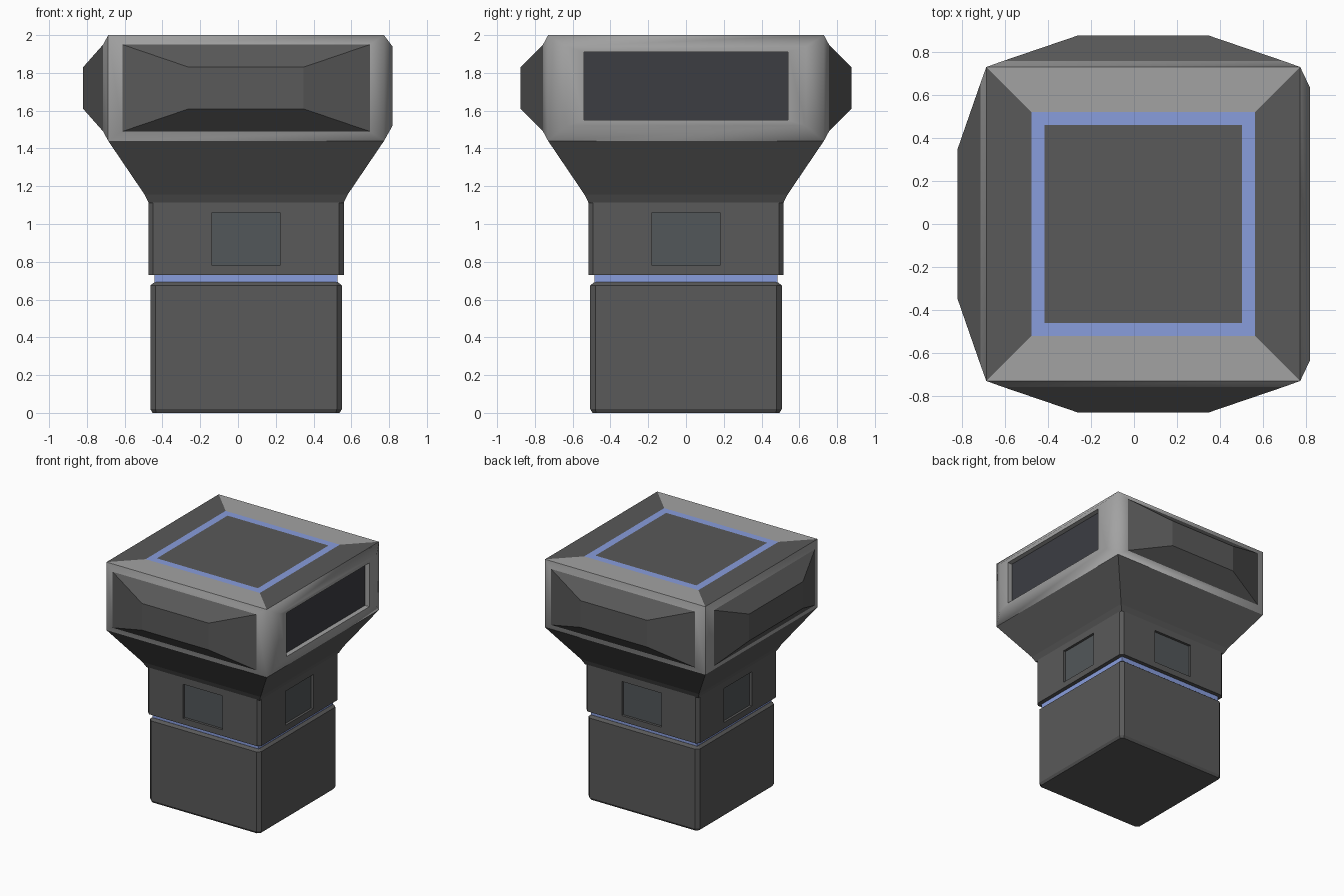
import bpy, bmesh, math

if "Cube" in bpy.data.objects:
    bpy.data.objects.remove(bpy.data.objects["Cube"])

CX = 0.043  # the square tower axis; side pods make the outline asymmetric
COLORS = {
    "dark": (0.10, 0.10, 0.10, 1), "light": (0.36, 0.36, 0.36, 1),
    "glass": (0.045, 0.047, 0.055, 1), "hatch": (0.085, 0.095, 0.10, 1),
    "blue": (0.25, 0.34, 0.72, 1),
}
MATS = {}
for key, rgba in COLORS.items():
    MATS[key] = bpy.data.materials.new(key)
    MATS[key].diffuse_color = rgba
KEYS = list(COLORS)


def level(h, z, c=0.0):
    """Horizontal square ring of half width h, corners cut by c."""
    if c == 0:
        return [(CX + x, y, z) for x, y in ((-h, -h), (h, -h), (h, h), (-h, h))]
    k = h - c
    pts = ((-k, -h), (k, -h), (h, -k), (h, k), (k, h), (-k, h), (-h, k), (-h, -k))
    return [(CX + x, y, z) for x, y in pts]


def wall(side, w, z0, z1, out):
    """Vertical rectangle on side 0 front, 1 right, 2 back, 3 left."""
    a = math.radians(90 * side - 90)
    n, t = (math.cos(a), math.sin(a)), (-math.sin(a), math.cos(a))
    return [(CX + n[0] * out + t[0] * u, n[1] * out + t[1] * u, z)
            for u, z in ((-w, z0), (w, z0), (w, z1), (-w, z1))]


def make(name, chains, smooth=None):
    """Each chain: rings, colours of the strips between them, start cap, end cap."""
    bm = bmesh.new()
    for rings, cols, start, end in chains:
        vs = [[bm.verts.new(p) for p in r] for r in rings]
        for a, b, col in zip(vs, vs[1:], cols):
            n = len(a)
            pair = col if isinstance(col, tuple) else (col, col)
            for i in range(n):
                j = (i + 1) % n
                f = bm.faces.new((a[i], a[j], b[j], b[i]))
                f.material_index = KEYS.index(pair[i % 2])
        if start:
            bm.faces.new(vs[0][::-1]).material_index = KEYS.index(start)
        if end:
            bm.faces.new(vs[-1]).material_index = KEYS.index(end)
    bmesh.ops.remove_doubles(bm, verts=bm.verts, dist=0.0005)
    me = bpy.data.meshes.new(name)
    for key in KEYS:
        me.materials.append(MATS[key])
    bm.to_mesh(me)
    bm.free()
    ob = bpy.data.objects.new(name, me)
    bpy.context.collection.objects.link(ob)
    if smooth:
        bpy.ops.object.select_all(action='DESELECT')
        ob.select_set(True)
        bpy.context.view_layer.objects.active = ob
        bpy.ops.object.shade_smooth_by_angle(angle=math.radians(smooth))
    return ob


# Base block with chamfered edges
make("base_block", [([level(0.495, 0, 0.02), level(0.507, 0.02, 0.027),
                      level(0.507, 0.675, 0.027), level(0.485, 0.692, 0.01)],
                     ["dark"] * 3, "dark", "dark")])

# Glowing band in the gap
make("light_band", [([level(0.484, 0.69), level(0.484, 0.732)], ["blue"], None, None)])

# Neck: bottom, cut corners and walls framing a recessed hatch on each side
NW, NC, Z0, Z1 = 0.517, 0.025, 0.73, 1.13
neck = [([level(NW, Z0, NC)], [], "dark", None)]
for s in range(4):
    k = NW - NC
    neck.append(([wall(s, k, Z0, Z1, NW), wall(s, 0.18, 0.78, 1.06, NW),
                  wall(s, 0.18, 0.78, 1.06, NW - 0.02)], ["dark", "dark"], None, "hatch"))
    here, after = wall(s, k, Z0, Z1, NW), wall((s + 1) % 4, k, Z0, Z1, NW)
    neck.append(([[here[1], after[0], after[3], here[2]]], [], None, "dark"))
make("neck", neck)

# Flare from neck to head
make("flare", [([level(0.515, 1.11), level(0.537, 1.155), level(0.73, 1.44)],
                ["dark"] * 2, None, None)])

# Head frame: top rim plus a raised frame on each side
head = [([level(0.73, 2.0), level(0.52, 2.0)], [("light", "dark")], None, None)]
for s in range(4):
    edge = wall(s, 0.73, 1.44, 2.0, 0.73)
    if s == 1:
        head.append(([edge, wall(s, 0.635, 1.52, 1.94, 0.775),
                      wall(s, 0.54, 1.55, 1.91, 0.775),
                      wall(s, 0.54, 1.55, 1.91, 0.735)], ["light"] * 3, None, None))
    else:
        head.append(([edge, wall(s, 0.655, 1.49, 1.95, 0.757)], ["light"], None, None))
make("head_frame", head, 50)

# Dark window in the right-hand recess
make("side_window", [([wall(1, 0.54, 1.55, 1.91, 0.735)], [], None, "glass")])

# Tapered pods on front, back and left
for s, name, w, out in ((0, "front_pod", 0.303, 0.877), (2, "back_pod", 0.303, 0.877),
                        (3, "left_pod", 0.35, 0.863)):
    make(name, [([wall(s, 0.655, 1.49, 1.95, 0.757), wall(s, w, 1.61, 1.83, out)],
                 ["dark"], None, "dark")])

# Top plate with glowing border
make("top_light_border", [([level(0.52, 2.0), level(0.46, 2.0)], ["blue"], None, None)])
make("top_plate", [([level(0.46, 2.0)], [], None, "dark")])

for m in bpy.data.materials:
    if m.users and not m.is_grease_pencil:
        m.use_nodes = True
        m.node_tree.nodes["Principled BSDF"].inputs["Base Color"].default_value = m.diffuse_color
